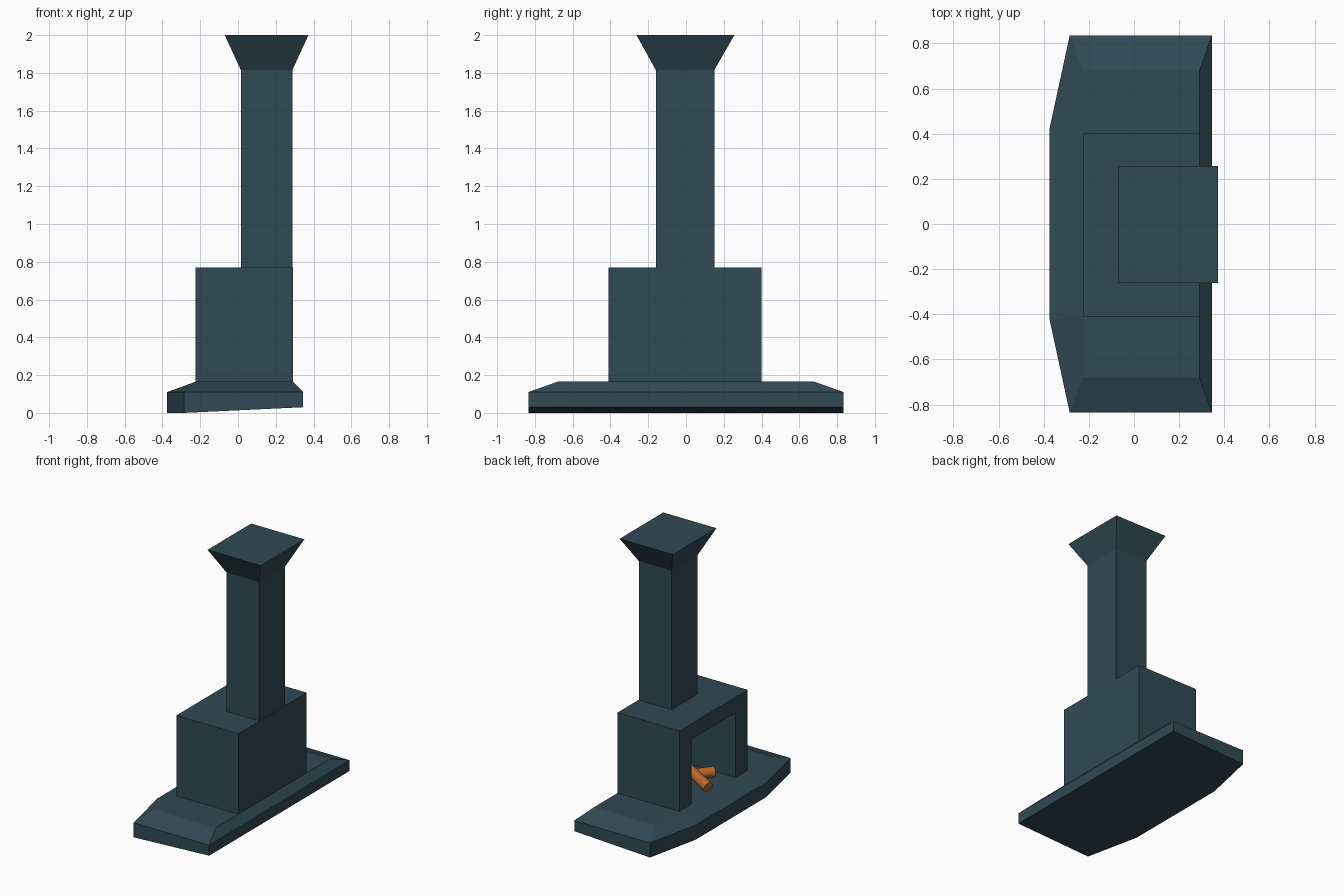
import bpy, bmesh
from mathutils import Vector

if "Cube" in bpy.data.objects:
    bpy.data.objects.remove(bpy.data.objects["Cube"])


def material(name, rgb):
    m = bpy.data.materials.new(name)
    m.diffuse_color = (*rgb, 1)
    m.use_nodes = True
    m.node_tree.nodes["Principled BSDF"].inputs["Base Color"].default_value = m.diffuse_color
    return m


stone = material("dark blue stone", (0.030, 0.067, 0.091))
wood = material("orange wood", (0.50, 0.14, 0.025))


def loft(name, rings, mat):
    """Skin equal-length rings of points and cap both ends."""
    bm = bmesh.new()
    vs = [[bm.verts.new(p) for p in r] for r in rings]
    for a, b in zip(vs, vs[1:]):
        for i in range(len(a)):
            j = (i + 1) % len(a)
            bm.faces.new((a[i], a[j], b[j], b[i]))
    bm.faces.new(vs[0][::-1])
    bm.faces.new(vs[-1])
    bmesh.ops.recalc_face_normals(bm, faces=bm.faces)
    me = bpy.data.meshes.new(name)
    bm.to_mesh(me)
    bm.free()
    me.materials.append(mat)
    ob = bpy.data.objects.new(name, me)
    bpy.context.collection.objects.link(ob)
    return ob


def rect(x0, x1, y0, y1, z):
    return [(x0, y0, z), (x1, y0, z), (x1, y1, z), (x0, y1, z)]


def mirrored(half):
    """Mirror a half outline across y = 0 into a closed ring."""
    return half + [(x, -y, z) for x, y, z in reversed(half)]


# Hearth slab: underside tilts slightly, upper rim is chamfered
loft("hearth_slab", [
    mirrored([(-0.375, -0.42, 0), (-0.285, -0.835, 0), (0.345, -0.835, 0.03)]),
    mirrored([(-0.375, -0.42, 0.11), (-0.285, -0.835, 0.11), (0.345, -0.835, 0.11)]),
    mirrored([(-0.225, -0.41, 0.165), (-0.225, -0.68, 0.165), (0.29, -0.68, 0.165)]),
], stone)

# Firebox with an opening on the -x side
firebox = loft("firebox", [rect(-0.225, 0.29, -0.41, 0.40, z) for z in (0.165, 0.77)], stone)
cutter = loft("opening_cutter", [rect(-0.35, 0.16, -0.265, 0.255, z) for z in (0.10, 0.65)], stone)
cutter.hide_render = True
cutter.hide_set(True)
cut = firebox.modifiers.new("opening", "BOOLEAN")
cut.operation = "DIFFERENCE"
cut.solver = "EXACT"
cut.object = cutter

# Chimney with flared top
loft("chimney", [
    rect(0.015, 0.288, -0.16, 0.15, 0.77),
    rect(0.015, 0.288, -0.16, 0.15, 1.815),
    rect(-0.07, 0.373, -0.262, 0.256, 2.0),
], stone)


# Crossed logs inside the firebox
def log(name, a, b, radius):
    a, b = Vector(a), Vector(b)
    bpy.ops.mesh.primitive_cylinder_add(vertices=16, radius=radius,
                                        depth=(b - a).length, location=(a + b) / 2)
    ob = bpy.context.object
    ob.name = name
    ob.rotation_euler = (b - a).to_track_quat("Z", "Y").to_euler()
    ob.data.materials.append(wood)
    bpy.ops.object.shade_smooth_by_angle()


log("lower_log", (-0.10, -0.19, 0.205), (0.11, 0.08, 0.205), 0.038)
log("leaning_log", (-0.205, 0.03, 0.20), (0.07, -0.06, 0.275), 0.038)
